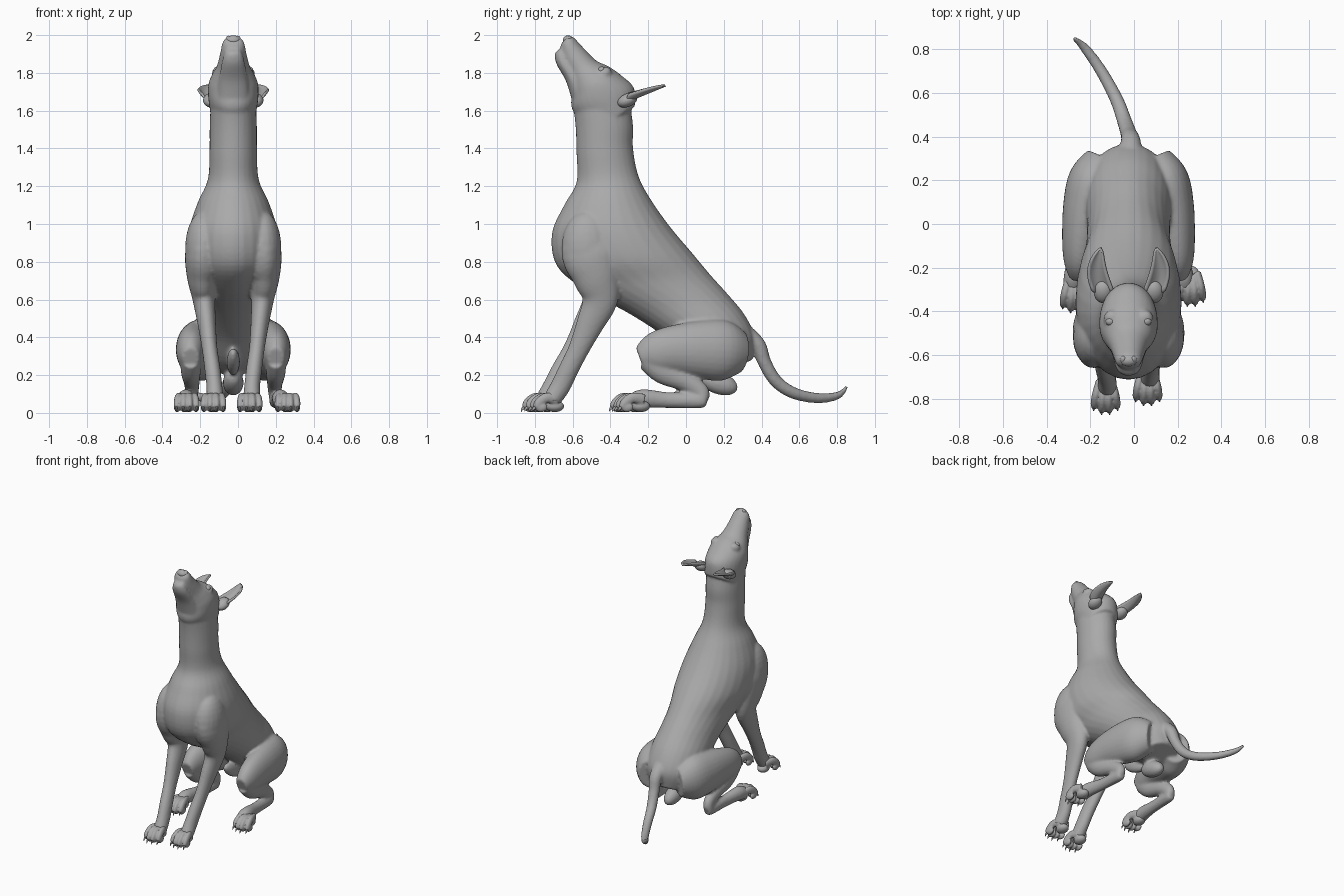
import bpy, bmesh, math
from mathutils import Vector, Matrix

if "Cube" in bpy.data.objects:
    bpy.data.objects.remove(bpy.data.objects["Cube"])

CX = -0.025
SIDES = (("left", -1), ("right", 1))
grey = bpy.data.materials.new("plain grey")
grey.diffuse_color = (0.4, 0.4, 0.4, 1)
grey.use_nodes = True
grey.node_tree.nodes["Principled BSDF"].inputs["Base Color"].default_value = grey.diffuse_color


def spline(pts, n):
    """Catmull-Rom through tuples of any length."""
    p = [pts[0]] + list(pts) + [pts[-1]]
    out = []
    for i in range(1, len(p) - 2):
        for k in range(n):
            t = k / n
            out.append([0.5 * (2 * b + (c - a) * t + (2 * a - 5 * b + 4 * c - d) * t * t
                               + (3 * b - a - 3 * c + d) * t ** 3)
                        for a, b, c, d in zip(*p[i - 1:i + 3])])
    return out + [list(pts[-1])]


def loft(bm, rings):
    """Skin elliptical rings (centre, axis, axis) and close both ends."""
    n = 28
    loops = [[bm.verts.new(c + u * math.cos(2 * math.pi * k / n) + v * math.sin(2 * math.pi * k / n))
              for k in range(n)] for c, u, v in rings]
    faces = []
    for a, b in zip(loops, loops[1:]):
        faces += [bm.faces.new((a[k], a[(k + 1) % n], b[(k + 1) % n], b[k])) for k in range(n)]
    faces += [bm.faces.new(loops[0][::-1]), bm.faces.new(loops[-1])]
    bmesh.ops.recalc_face_normals(bm, faces=faces)


def trunk(bm, rows):
    """Rows: upper y, z, lower y, z, half width."""
    rings = []
    for ty, tz, by, bz, w in spline(rows, 5):
        a, b = Vector((CX, ty, tz)), Vector((CX, by, bz))
        rings.append(((a + b) / 2, Vector((w, 0, 0)), (a - b) / 2))
    loft(bm, rings)


def limb(bm, rows):
    """Rows: x, y, z, sideways radius, front-to-back radius."""
    s = spline(rows, 5)
    rings = []
    for i, r in enumerate(s):
        t = (Vector(s[min(i + 1, len(s) - 1)][:3]) - Vector(s[max(i - 1, 0)][:3])).normalized()
        side = Vector((1, 0, 0))
        side = (side - t * side.dot(t)).normalized()
        rings.append((Vector(r[:3]), side * r[3], t.cross(side) * r[4]))
    loft(bm, rings)


def ball(bm, loc, size, tilt=0):
    m = Matrix.Translation(loc) @ Matrix.Rotation(tilt, 4, 'X') @ Matrix.Diagonal((*size, 1))
    bmesh.ops.create_uvsphere(bm, u_segments=20, v_segments=14, radius=1, matrix=m)


def finish(name, bm, voxel=0, smooth=0):
    me = bpy.data.meshes.new(name)
    bm.to_mesh(me)
    bm.free()
    me.materials.append(grey)
    ob = bpy.data.objects.new(name, me)
    bpy.context.collection.objects.link(ob)
    me.shade_smooth()
    if voxel:
        m = ob.modifiers.new("fuse", 'REMESH')
        m.mode, m.voxel_size, m.use_smooth_shade = 'VOXEL', voxel, True
        m = ob.modifiers.new("soften", 'SMOOTH')
        m.factor, m.iterations = 0.5, smooth
    return ob


# Body: neck, chest, back and rump
body = bmesh.new()
trunk(body, [(-.30, 1.66, -.60, 1.64, .12), (-.28, 1.52, -.585, 1.52, .125),
             (-.28, 1.40, -.58, 1.38, .126), (-.25, 1.25, -.58, 1.22, .135),
             (-.18, 1.12, -.645, 1.10, .19), (-.08, .98, -.71, .95, .235),
             (.03, .85, -.685, .78, .24), (.13, .73, -.54, .655, .205),
             (.22, .63, -.30, .525, .19), (.31, .52, -.11, .40, .195),
             (.365, .40, .03, .27, .18), (.35, .28, .15, .20, .12)])

# Head: skull and upper muzzle, then lower jaw
trunk(body, [(-.27, 1.62, -.50, 1.50, .115), (-.275, 1.72, -.60, 1.60, .132),
             (-.34, 1.785, -.605, 1.69, .132), (-.41, 1.835, -.61, 1.74, .112),
             (-.475, 1.865, -.625, 1.80, .088), (-.545, 1.935, -.655, 1.865, .07),
             (-.595, 1.988, -.665, 1.93, .057), (-.622, 1.998, -.66, 1.955, .035)])
trunk(body, [(-.50, 1.70, -.60, 1.64, .09), (-.56, 1.79, -.635, 1.755, .075),
             (-.61, 1.87, -.685, 1.845, .06), (-.635, 1.92, -.695, 1.895, .045),
             (-.65, 1.935, -.685, 1.915, .03)])
for _, s in SIDES:
    ball(body, (CX + s * .075, -.435, 1.795), (.04, .045, .035), .6)      # brow
    ball(body, (CX + s * .155, -.52, .87), (.10, .14, .20))               # shoulder
    shift = .02 * s
    # Fore leg
    limb(body, [(CX + s * x, y + shift * min(1, max(0, (.6 - z) * 2.5)), z, a, b)
                for x, y, z, a, b in [
        (.14, -.46, .98, .08, .15), (.165, -.50, .85, .09, .16), (.165, -.475, .72, .08, .125),
        (.155, -.455, .60, .06, .095), (.14, -.515, .47, .048, .073), (.125, -.58, .34, .041, .056),
        (.11, -.64, .23, .042, .053), (.10, -.685, .14, .042, .053), (.097, -.73, .07, .046, .048)]])
    # Thigh, shin, hind foot
    limb(body, [(CX + s * x, *r) for x, *r in [
        (.11, .29, .32, .09, .11), (.16, .2, .33, .115, .16), (.19, .08, .335, .11, .155),
        (.215, -.06, .335, .09, .13), (.225, -.17, .315, .072, .108), (.225, -.245, .29, .045, .06)]])
    limb(body, [(CX + s * x, *r) for x, *r in [
        (.225, -.19, .29, .055, .075), (.225, -.12, .22, .052, .068), (.22, 0, .165, .042, .052),
        (.22, .075, .115, .036, .046), (.225, .085, .07, .034, .036)]])
    limb(body, [(CX + s * x, *r) for x, *r in [
        (.223, .11, .062, .025, .025), (.225, .07, .064, .035, .04), (.235, -.1, .068, .035, .042),
        (.25, -.23, .075, .045, .05), (.255, -.29, .055, .045, .04)]])
# Under-belly and under-rump folds
ball(body, (CX, .17, .16), (.055, .11, .06), -.35)
ball(body, (CX, -.02, .27), (.035, .12, .05), -.5)
# Tail
limb(body, [(-.015, .30, .43, .055, .05), (-.015, .38, .36, .045, .042), (-.025, .415, .27, .038, .036),
            (-.045, .475, .17, .034, .034), (-.08, .57, .105, .031, .031), (-.15, .70, .078, .027, .027),
            (-.225, .805, .093, .022, .02), (-.277, .852, .14, .01, .008)])
finish("body", body, .0095, 5)

# Paws with four toes and claws each
for side, s in SIDES:
    for part, px, py in (("front", -.13 if s < 0 else .062, -.745 + .02 * s),
                         ("hind", -.272 if s < 0 else .262, -.285 + .015 * s)):
        toes, claws = bmesh.new(), bmesh.new()
        for k in range(4):
            o = (k - 1.5) * .029
            y = py + .018 * (abs(k - 1.5) > 1)
            limb(toes, [(px + o * .6, y + .03, .07, .018, .03), (px + o, y - .03, .08, .018, .027),
                        (px + o * 1.15, y - .07, .055, .018, .025),
                        (px + o * 1.2, y - .085, .028, .015, .02)])
            ball(toes, (px + o * 1.15, y - .06, .03), (.017, .034, .026))
            limb(claws, [(px + o * 1.2, y - .08, .035, .007, .009),
                         (px + o * 1.25, y - .10, .022, .005, .007),
                         (px + o * 1.25, y - .108, .006, .001, .001)])
        ball(toes, (px, py + .03, .035), (.04, .05, .031))                # pad
        finish(f"{side}_{part}_paw", toes, .006, 2)
        finish(f"{side}_{part}_claws", claws)

# Ears: cupped leaves opening upward, tips pointing back
for side, s in SIDES:
    bm = bmesh.new()
    n, m = 12, 10
    grid = []
    for i in range(n + 1):
        u = i / n
        w = .046 * (1 - u) ** .75 * (1 + .9 * u) + .001
        row = []
        for j in range(m + 1):
            v = 2 * j / m - 1
            row.append(bm.verts.new((CX + s * (.118 + .03 * math.sin(u * 2.6) - .006 * u) + w * v * s,
                                     -.325 + .215 * u + .02 * v * v * (1 - u),
                                     1.645 + .088 * u + .045 * v * v * (1 - u) ** .7)))
        grid.append(row)
    for i in range(n):
        for j in range(m):
            bm.faces.new((grid[i][j], grid[i][j + 1], grid[i + 1][j + 1], grid[i + 1][j]))
    bmesh.ops.recalc_face_normals(bm, faces=bm.faces[:])
    ear = finish(f"{side}_ear", bm)
    mod = ear.modifiers.new("thickness", 'SOLIDIFY')
    mod.thickness, mod.offset = .012, 0
    # Ear root
    bm = bmesh.new()
    ball(bm, (CX + s * .115, -.31, 1.655), (.045, .055, .035), .4)
    finish(f"{side}_ear_root", bm)
    # Eye
    bm = bmesh.new()
    ball(bm, (CX + s * .083, -.447, 1.815), (.022, .02, .018), .6)
    finish(f"{side}_eye", bm)

# Nose: pad with two nostril wings
bm = bmesh.new()
ball(bm, (CX, -.628, 1.975), (.036, .026, .022), .7)
for _, s in SIDES:
    ball(bm, (CX + s * .024, -.622, 1.98), (.015, .02, .014), .7)
finish("nose", bm)
